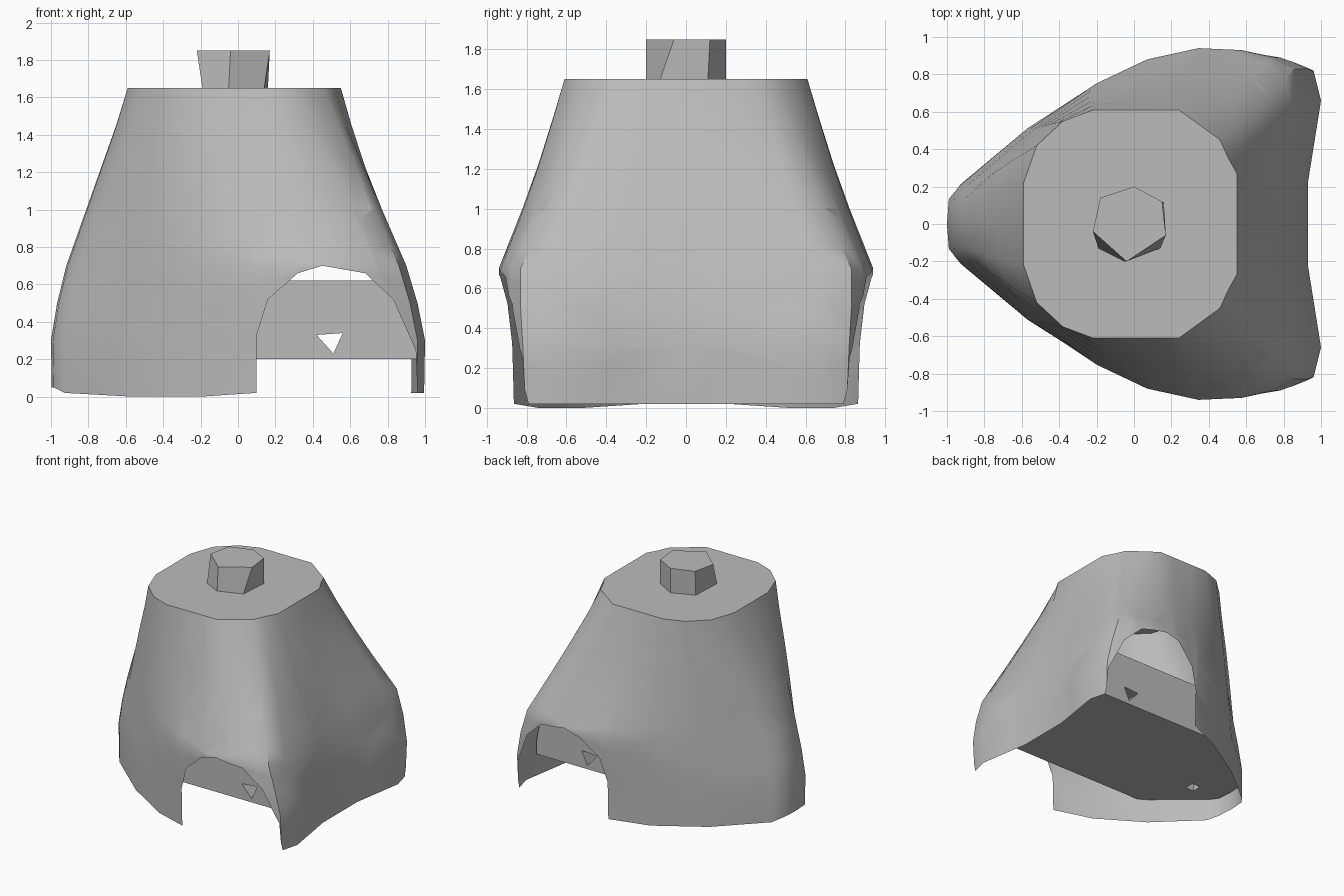
import bpy, bmesh
from mathutils import Vector

if "Cube" in bpy.data.objects:
    bpy.data.objects.remove(bpy.data.objects["Cube"])

grey = bpy.data.materials.new("plain grey")
grey.use_nodes = True
grey.diffuse_color = (0.5, 0.5, 0.5, 1)
grey.node_tree.nodes["Principled BSDF"].inputs["Base Color"].default_value = (0.5, 0.5, 0.5, 1)

# Half outlines of the skirt hem and of its flat top, nose to heel
HEM = [(-1, 0), (-.99, .13), (-.93, .2), (-.57, .51), (-.2, .75), (.1, .88), (.4, .94),
       (.65, .93), (.84, .89), (.96, .83), (1, .67), (.93, .22), (.93, 0)]
TOP = [(-.59, 0), (-.59, .22), (-.52, .42), (-.38, .55), (-.22, .61), (-.05, .61), (.12, .61),
       (.24, .61), (.35, .53), (.46, .45), (.5, .36), (.55, .27), (.55, 0)]
# Height, and how far x and y have moved from hem to top
LEVELS = [(.01, .01, .06), (.3, 0, .03), (.5, .08, 0), (.7, .2, 0),
          (1.0, .46, .36), (1.22, .65, .6), (1.45, .85, .82), (1.65, 1, 1)]
# Arch opening, seen from the front
ARCH = [(.1, 0), (.1, .33), (.16, .52), (.32, .66), (.45, .7), (.68, .66), (.83, .52),
        (.95, .25), (.96, 0)]


def finish(name, bm, smooth=False):
    bmesh.ops.recalc_face_normals(bm, faces=bm.faces)
    mesh = bpy.data.meshes.new(name)
    bm.to_mesh(mesh)
    bm.free()
    mesh.materials.append(grey)
    obj = bpy.data.objects.new(name, mesh)
    bpy.context.collection.objects.link(obj)
    bpy.ops.object.select_all(action="DESELECT")
    obj.select_set(True)
    bpy.context.view_layer.objects.active = obj
    if smooth:
        bpy.ops.object.shade_smooth_by_angle(angle=0.7)
    return obj


def loft(rings, close_bottom):
    bm = bmesh.new()
    loops = [[bm.verts.new(p) for p in ring] for ring in rings]
    for low, high in zip(loops, loops[1:]):
        for i in range(len(low)):
            j = (i + 1) % len(low)
            bm.faces.new((low[i], low[j], high[j], high[i]))
    bm.faces.new(loops[-1])
    if close_bottom:
        bm.faces.new(loops[0][::-1])
    return bm


def skirt_ring(level, scale=1):
    z, tx, ty = level
    half = []
    for (hx, hy), (px, py) in zip(HEM, TOP):
        h = z
        if z < .1:
            h = .05 if hx < -.95 else (0 if -.6 < hx < -.1 else .02)
        half.append((scale * (hx + (px - hx) * tx), scale * (hy + (py - hy) * ty), h))
    return half + [(x, -y, h) for x, y, h in half[-2:0:-1]]


def prism(points, axis, start, end):
    place = (lambda a, b, d: (a, d, b)) if axis == "y" else (lambda a, b, d: (a, b, d))
    return loft([[place(a, b, d) for a, b in points] for d in (start, end)], True)


# Outer shell, an open sheet with an arch through each side
bm = loft([skirt_ring(level) for level in LEVELS], False)
cuts = []
for (x0, z0), (x1, z1) in zip(ARCH, ARCH[1:]):
    cuts.append((Vector((x0, 0, z0)), Vector((z0 - z1, 0, x1 - x0)).normalized()))
for co, no in cuts:
    near = [f for f in bm.faces
            if abs(f.calc_center_median().y) > .4 and f.calc_center_median().z < 1]
    geom = set(near)
    for f in near:
        geom.update(f.edges)
        geom.update(f.verts)
    bmesh.ops.bisect_plane(bm, geom=list(geom), dist=1e-5, plane_co=co, plane_no=no)


def in_arch(face):
    c = face.calc_center_median()
    return abs(c.y) > .4 and all((c - co).dot(no) < 0 for co, no in cuts)


bmesh.ops.delete(bm, geom=[f for f in bm.faces if in_arch(f)], context="FACES")
finish("outer_shell", bm, True)

# Inner block, filling the shell between two upright side plates
bm = loft([skirt_ring(level, .99) for level in LEVELS], True)
for co, no in [((0, 0, .2), (0, 0, -1)), ((0, 0, .62), (0, 0, 1)),
               ((0, .55, 0), (0, 1, 0)), ((0, -.55, 0), (0, -1, 0))]:
    cut = bmesh.ops.bisect_plane(bm, geom=bm.verts[:] + bm.edges[:] + bm.faces[:],
                                 plane_co=co, plane_no=no, clear_outer=True)
    edges = [e for e in cut["geom_cut"] if isinstance(e, bmesh.types.BMEdge)]
    bmesh.ops.holes_fill(bm, edges=edges, sides=0)
block = finish("inner_block", bm)

# Three-sided axle hole and small square socket underneath
cutters = [prism([(.42, .33), (.56, .34), (.51, .23)], "y", -1, 1),
           prism([(-.75, -.17), (-.67, -.17), (-.67, -.09), (-.75, -.09)], "z", .1, .3)]
for cutter_bm in cutters:
    cutter = finish("hole_cutter", cutter_bm)
    cutter.hide_render = True
    mod = block.modifiers.new("hole", "BOOLEAN")
    mod.operation = "DIFFERENCE"
    mod.solver = "EXACT"
    mod.object = cutter
    bpy.context.view_layer.objects.active = block
    bpy.ops.object.modifier_apply(modifier=mod.name)
    bpy.data.objects.remove(cutter)

# Six-sided peg, slightly twisted and flared
foot = [(0, .2), (.16, .11), (.14, -.13), (-.05, -.2), (-.19, -.13), (-.18, .13)]
head = [(0, .2), (.15, .12), (.17, -.06), (-.04, -.2), (-.22, -.04), (-.18, .14)]
finish("top_peg", loft([[(x, y, 1.65) for x, y in foot],
                        [(x, y, 1.85) for x, y in head]], True))
